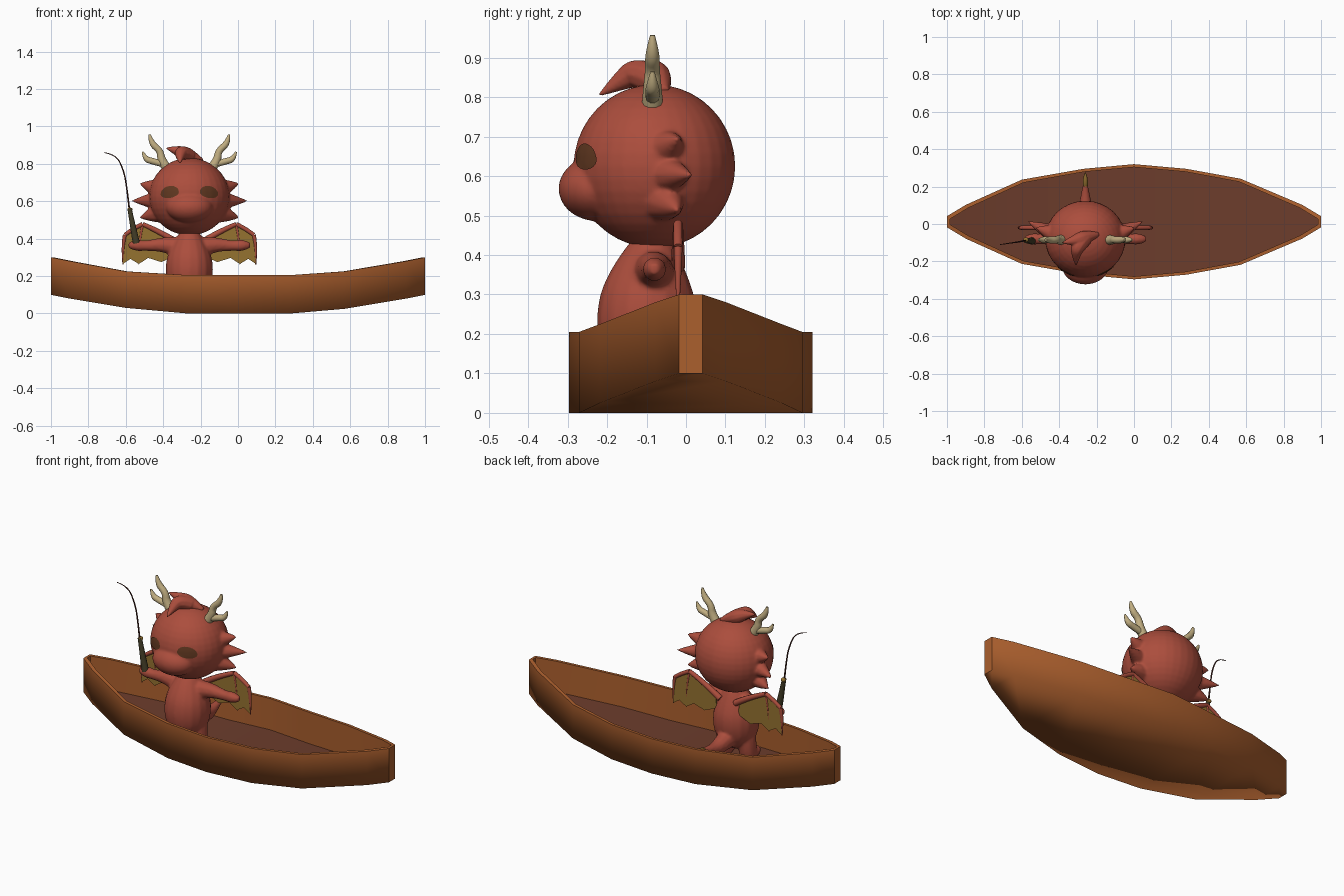
import bpy, bmesh, math
from mathutils import Vector

if "Cube" in bpy.data.objects:
    bpy.data.objects.remove(bpy.data.objects["Cube"])


def material(name, rgb):
    m = bpy.data.materials.new(name)
    m.use_nodes = True
    m.diffuse_color = (*rgb, 1)
    m.node_tree.nodes["Principled BSDF"].inputs["Base Color"].default_value = (*rgb, 1)
    return m


RED = material("red skin", (.41, .075, .046))
WOOD = material("orange wood", (.41, .115, .027))
FLOOR = material("dark floor wood", (.15, .046, .025))
HORN = material("pale horn", (.53, .42, .22))
OCHRE = material("ochre membrane", (.30, .17, .03))
EYE = material("brown eye", (.12, .04, .015))
GRIP = material("olive grip", (.055, .046, .02))
ROD = material("dark rod", (.07, .02, .014))

CX = -.26  # dragon's centre line


def link(name, mesh, mat):
    ob = bpy.data.objects.new(name, mesh)
    bpy.context.collection.objects.link(ob)
    ob.data.materials.append(mat)
    return ob


def tube(name, pts, mat, res=3):
    """Round tapered limb through (x, y, z, radius) points."""
    cu = bpy.data.curves.new(name, 'CURVE')
    cu.dimensions = '3D'
    cu.bevel_depth = 1
    cu.bevel_resolution = res
    cu.use_fill_caps = True
    sp = cu.splines.new('NURBS')
    sp.points.add(len(pts) - 1)
    for p, (x, y, z, r) in zip(sp.points, pts):
        p.co = (x + CX, y, z, 1)
        p.radius = r
    sp.order_u = 3
    sp.use_endpoint_u = True
    sp.resolution_u = 6
    tmp = bpy.data.objects.new(name, cu)
    bpy.context.collection.objects.link(tmp)
    dg = bpy.context.evaluated_depsgraph_get()
    mesh = bpy.data.meshes.new_from_object(tmp.evaluated_get(dg))
    bpy.data.objects.remove(tmp)
    mesh.materials.clear()
    mesh.shade_smooth()
    return link(name, mesh, mat)


def ball(name, centre, size, mat):
    bm = bmesh.new()
    bmesh.ops.create_uvsphere(bm, u_segments=32, v_segments=20, radius=1)
    for v in bm.verts:
        v.co = Vector([v.co[i] * size[i] + centre[i] for i in range(3)])
        v.co.x += CX
    mesh = bpy.data.meshes.new(name)
    bm.to_mesh(mesh)
    bm.free()
    mesh.shade_smooth()
    return link(name, mesh, mat)


def fuse(name, parts, voxel, smooth):
    """Join overlapping parts and melt them into one skin."""
    bpy.ops.object.select_all(action='DESELECT')
    for p in parts:
        p.select_set(True)
    bpy.context.view_layer.objects.active = parts[0]
    bpy.ops.object.join()
    ob = parts[0]
    ob.name = name
    rm = ob.modifiers.new("skin", 'REMESH')
    rm.mode = 'VOXEL'
    rm.voxel_size = voxel
    rm.use_smooth_shade = True
    sm = ob.modifiers.new("soften", 'SMOOTH')
    sm.factor = .5
    sm.iterations = smooth
    return ob


# Boat: stations of (x, half width, gunwale height, keel height)
stations = [(-1, .03, .30, .10), (-.9, .09, .28, .08), (-.6, .225, .225, .03),
            (-.27, .283, .205, 0), (0, .308, .205, 0), (.28, .283, .205, 0),
            (.57, .23, .225, .025), (.9, .09, .28, .08), (1, .03, .30, .10)]
bm = bmesh.new()
rings = []
for x, w, top, low in stations:
    iw, ix, fl = w - .016, x * .985, low + .02
    section = [(x, -w, top), (x, -w, low), (x, w, low), (x, w, top),
               (ix, iw, top), (ix, iw, fl), (ix, -iw, fl), (ix, -iw, top)]
    rings.append([bm.verts.new((a, b + .012, c)) for a, b, c in section])
for a, b in zip(rings, rings[1:]):
    for k in range(8):
        n = (k + 1) % 8
        f = bm.faces.new((a[k], a[n], b[n], b[k]))
        f.smooth = True
        f.material_index = int(k == 5)
for r in (rings[0], rings[-1]):
    for ids in ((0, 1, 2, 3), (4, 5, 6, 7), (0, 3, 4, 7)):
        bm.faces.new([r[i] for i in ids])
for a, b in zip(rings, rings[1:]):
    for k in (0, 3, 4, 5, 6, 7):
        bm.edges.get((a[k], b[k])).smooth = False
for r in (rings[0], rings[-1]):
    for k in range(8):
        bm.edges.get((r[k], r[(k + 1) % 8])).smooth = False
bmesh.ops.recalc_face_normals(bm, faces=bm.faces)
mesh = bpy.data.meshes.new("boat")
bm.to_mesh(mesh)
bm.free()
link("boat", mesh, WOOD).data.materials.append(FLOOR)

# Body with arms, legs and tail
parts = [tube("torso", [(0, -.1, .08, .05), (0, -.1, .12, .105), (0, -.1, .23, .132),
                        (0, -.095, .34, .112), (0, -.085, .43, .055)], RED, 6),
         tube("tail", [(0, -.05, .16, .06), (0, .06, .13, .045),
                       (0, .14, .14, .028), (0, .21, .165, .014)], RED)]
for s in (-1, 1):
    parts.append(tube("arm", [(s * .03, -.085, .35, .06), (s * .12, -.08, .37, .045),
                              (s * .23, -.08, .362, .026), (s * .29, -.08, .365, .034),
                              (s * .325, -.08, .365, .014)], RED))
    parts.append(tube("leg", [(s * .06, -.1, .17, .055), (s * .075, -.095, .08, .052),
                              (s * .075, -.11, .022, .045)], RED))
    parts.append(ball("foot", (s * .075, -.135, .05), (.045, .06, .03), RED))
fuse("body", parts, .008, 4)
tube("tail_tip", [(0, .19, .16, .008), (0, .225, .17, .022), (0, .275, .19, .002)], OCHRE)

# Head with muzzle and cheek spikes
parts = [ball("skull", (0, -.08, .625), (.215, .205, .207), RED),
         ball("muzzle", (0, -.225, .568), (.125, .098, .082), RED)]
for s in (-1, 1):
    for tip, y, z, base in ((.265, -.02, .695, .66), (.31, .015, .602, .605), (.265, -.02, .512, .545)):
        parts.append(tube("cheek_spike", [(s * .13, -.07, base, .065), (s * .2, -.04, (z + base) / 2, .046),
                                          (s * tip, y, z, .003)], RED))
head = fuse("head", parts, .007, 4)

# Hair tuft
fuse("hair_tuft", [
    tube("lock", [(.07, -.055, .815, .012), (.0, -.07, .845, .042), (-.06, -.09, .87, .032),
                  (-.125, -.10, .885, .003)], RED),
    tube("lock", [(.0, -.075, .84, .04), (-.04, -.12, .865, .04), (-.05, -.16, .845, .028),
                  (-.05, -.22, .805, .004)], RED)], .005, 3)

# Eyes: thin domed plates wrapped onto the head
for s, side in ((-1, "right"), (1, "left")):
    bm = bmesh.new()
    mid = (s * .103, .643)
    hub = bm.verts.new((CX + mid[0], -.42, mid[1]))
    last = None
    count = 24
    for ring in range(1, 6):
        loop = []
        for i in range(count):
            a = math.tau * i / count
            dx = .048 * math.cos(a)
            dz = math.sin(a) * (.038 if a < math.pi else .026) + .12 * dx
            loop.append(bm.verts.new((CX + mid[0] - s * dx * ring / 5, -.42, mid[1] + dz * ring / 5)))
        for i in range(count):
            j = (i + 1) % count
            bm.faces.new((hub, loop[i], loop[j]) if last is None else (last[i], loop[i], loop[j], last[j]))
        last = loop
    bmesh.ops.recalc_face_normals(bm, faces=bm.faces)
    if bm.faces[:][0].normal.y > 0:
        bmesh.ops.reverse_faces(bm, faces=bm.faces)
    mesh = bpy.data.meshes.new(side + "_eye")
    bm.to_mesh(mesh)
    bm.free()
    mesh.shade_smooth()
    sw = link(side + "_eye", mesh, EYE).modifiers.new("wrap", 'SHRINKWRAP')
    sw.target = head
    sw.wrap_method = 'PROJECT'
    sw.use_project_y = True
    sw.wrap_mode = 'ABOVE_SURFACE'
    sw.offset = .004

# Antlers and wings, one of each per side
outline = [(.08, .40), (.16, .43), (.25, .475), (.345, .42), (.355, .265), (.315, .292),
           (.27, .265), (.22, .297), (.15, .275), (.07, .31)]
for s, side in ((-1, "right"), (1, "left")):
    tube(side + "_antler", [(s * .12, -.085, .775, .027), (s * .15, -.085, .82, .024), (s * .155, -.085, .87, .018),
                            (s * .205, -.085, .91, .019), (s * .212, -.085, .957, .006)], HORN)
    tube(side + "_antler_branch", [(s * .145, -.085, .80, .018), (s * .20, -.085, .815, .018),
                                   (s * .235, -.085, .825, .017), (s * .25, -.085, .865, .005)], HORN)
    bm = bmesh.new()
    face = bm.faces.new([bm.verts.new((CX + s * x, -.024, z)) for x, z in outline])
    new = bmesh.ops.extrude_face_region(bm, geom=[face])["geom"]
    bmesh.ops.translate(bm, vec=(0, .008, 0), verts=[g for g in new if isinstance(g, bmesh.types.BMVert)])
    bmesh.ops.recalc_face_normals(bm, faces=bm.faces)
    mesh = bpy.data.meshes.new(side + "_wing")
    bm.to_mesh(mesh)
    bm.free()
    link(side + "_wing_membrane", mesh, OCHRE)
    bones = [[(.05, .37, .018), (.14, .43, .016), (.25, .478, .012)],
             [(.25, .478, .012), (.30, .455, .012), (.345, .42, .011)],
             [(.345, .42, .011), (.358, .36, .009), (.355, .262, .003)],
             [(.25, .475, .008), (.272, .37, .006), (.27, .262, .002)]]
    for pts in bones:
        tube(side + "_wing_bone", [(s * x, -.02, z, r) for x, z, r in pts], RED)

# Fishing rod
tube("rod_grip", [(-.283, -.09, .375, .020), (-.295, -.09, .43, .018), (-.308, -.09, .50, .014),
                  (-.32, -.09, .56, .012)], GRIP)
ball("rod_collar", (-.318, -.085, .555), (.014, .014, .012), OCHRE)
tube("rod_tip", [(-.32, -.09, .55, .005), (-.335, -.09, .68, .004), (-.35, -.095, .76, .004),
                 (-.39, -.10, .85, .003), (-.455, -.11, .86, .002)], ROD)
